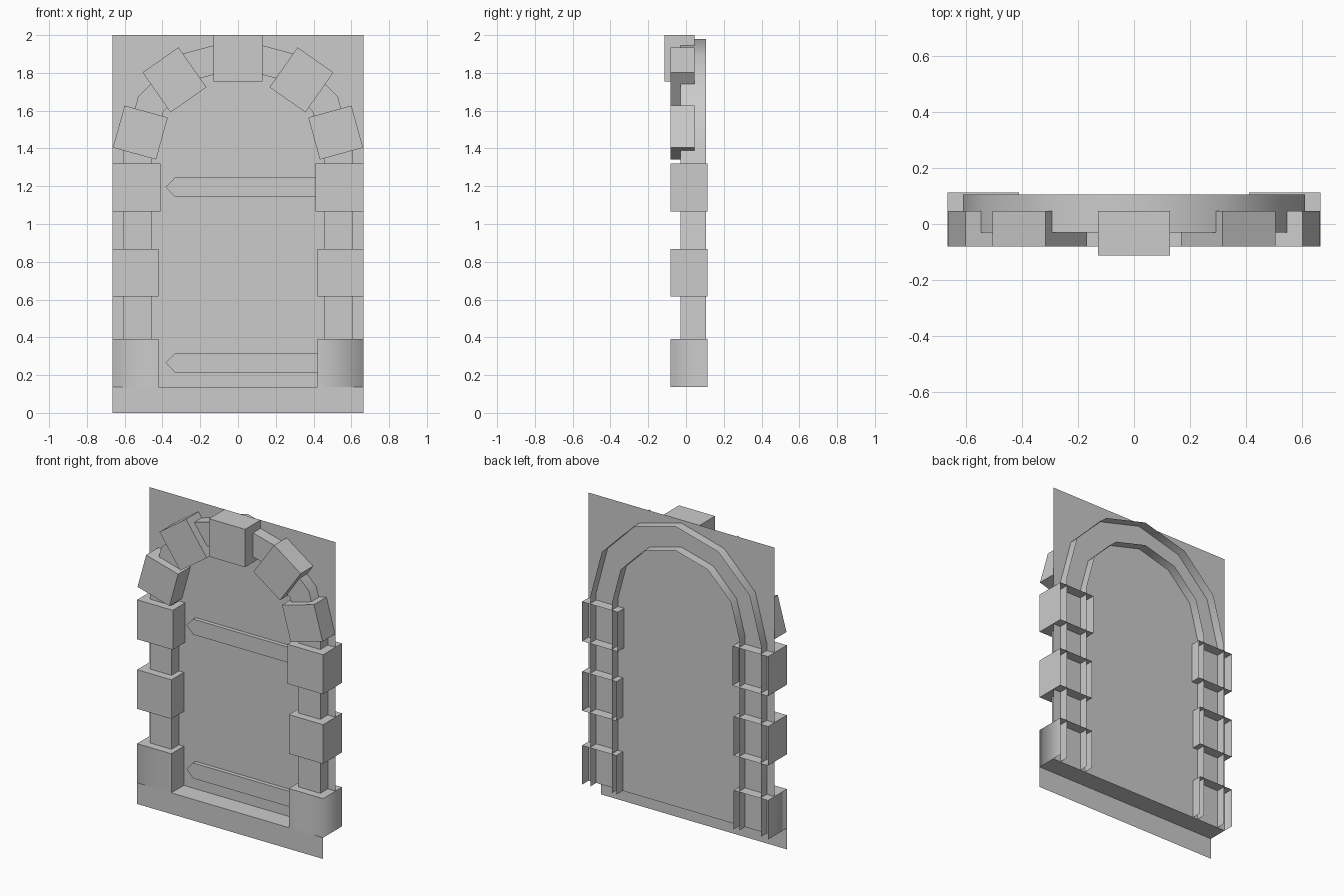
import bpy, bmesh
from math import sin, cos, pi, radians

if "Cube" in bpy.data.objects:
    bpy.data.objects.remove(bpy.data.objects["Cube"])

WALL = 0.046      # depth of the door sheet
BACK = 0.1125     # back of the side blocks
FACE = -0.081     # front of the blocks


def finish(name, bm):
    bmesh.ops.remove_doubles(bm, verts=bm.verts, dist=1e-5)
    me = bpy.data.meshes.new(name)
    bm.to_mesh(me)
    bm.free()
    ob = bpy.data.objects.new(name, me)
    bpy.context.collection.objects.link(ob)
    return ob


def open_prism(name, pts, y0, y1, skip=()):
    """Front face plus walls from an x-z outline (counter-clockwise from front), open back."""
    bm = bmesh.new()
    f = [bm.verts.new((x, y0, z)) for x, z in pts]
    b = [bm.verts.new((x, y1, z)) for x, z in pts]
    bm.faces.new(f)
    n = len(pts)
    for i in range(n):
        if i not in skip:
            j = (i + 1) % n
            bm.faces.new((f[j], f[i], b[i], b[j]))
    return finish(name, bm)


def rect(x0, x1, z0, z1):
    x0, x1 = min(x0, x1), max(x0, x1)
    return [(x0, z0), (x1, z0), (x1, z1), (x0, z1)]


def turned(cx, cz, w, h, deg):
    a = radians(deg)
    return [(cx + x * cos(a) - z * sin(a), cz + x * sin(a) + z * cos(a))
            for x, z in rect(-w / 2, w / 2, -h / 2, h / 2)]


# door sheet, ledge and step riser: one folded strip
bm = bmesh.new()
rows = [[bm.verts.new((x, y, z)) for x in (-0.665, 0.665)]
        for y, z in ((FACE, 0), (FACE, 0.137), (WALL, 0.137), (WALL, 2.0))]
for a, b in zip(rows, rows[1:]):
    bm.faces.new((a[0], a[1], b[1], b[0]))
finish("door_sheet", bm)

# arch frame: front band with inner and outer walls, open at the back
angles = [i * pi / 6 for i in range(7)]


def path(r):
    return ([(r, 0.137)] + [(r * cos(a), 1.37 + r * sin(a)) for a in angles]
            + [(-r, 0.137)])


bm = bmesh.new()
lines = [[bm.verts.new((x, y, z)) for x, z in path(r)]
         for r, y in ((0.61, 0.105), (0.61, -0.03), (0.455, -0.03), (0.455, 0.105))]
for a, b in zip(lines, lines[1:]):
    for i in range(len(a) - 1):
        bm.faces.new((a[i], a[i + 1], b[i + 1], b[i]))
frame = finish("arch_frame", bm)
frame.data.shade_smooth()
frame.data.set_sharp_from_angle(angle=radians(35))

for side, s in (("left", -1), ("right", 1)):
    # side blocks
    for label, xi, z0, z1 in (("lower", 0.42, 0.137, 0.39),
                              ("middle", 0.42, 0.615, 0.868),
                              ("upper", 0.41, 1.065, 1.32)):
        low = label == "lower"
        ob = open_prism(f"{side}_{label}_block", rect(s * xi, s * 0.665, z0, z1),
                        FACE, BACK, skip=(0,) if low else ())
        if low:  # only the outer front corner is shaded smooth
            me = ob.data
            me.shade_smooth()
            bm = bmesh.new()
            bm.from_mesh(me)
            for e in bm.edges:
                e.smooth = all(abs(v.co.x - s * 0.665) < 1e-3 and v.co.y < 0
                               for v in e.verts)
            bm.to_mesh(me)
            bm.free()
    # turned arch blocks
    open_prism(f"{side}_arch_block_low",
               turned(s * 0.517, 1.484, 0.237, 0.231, s * 15.5), FACE, WALL)
    open_prism(f"{side}_arch_block_high",
               turned(s * 0.336, 1.763, 0.232, 0.258, -s * 35), FACE, WALL)

# keystone
open_prism("keystone", rect(-0.129, 0.129, 1.755, 2.0), -0.1125, WALL)

# pointed hinge straps
for name, z in (("lower_strap", 0.265), ("upper_strap", 1.195)):
    open_prism(name, [(-0.383, z), (-0.335, z - 0.05), (0.455, z - 0.05),
                      (0.455, z + 0.05), (-0.335, z + 0.05)], 0.02, WALL, skip=(2,))
